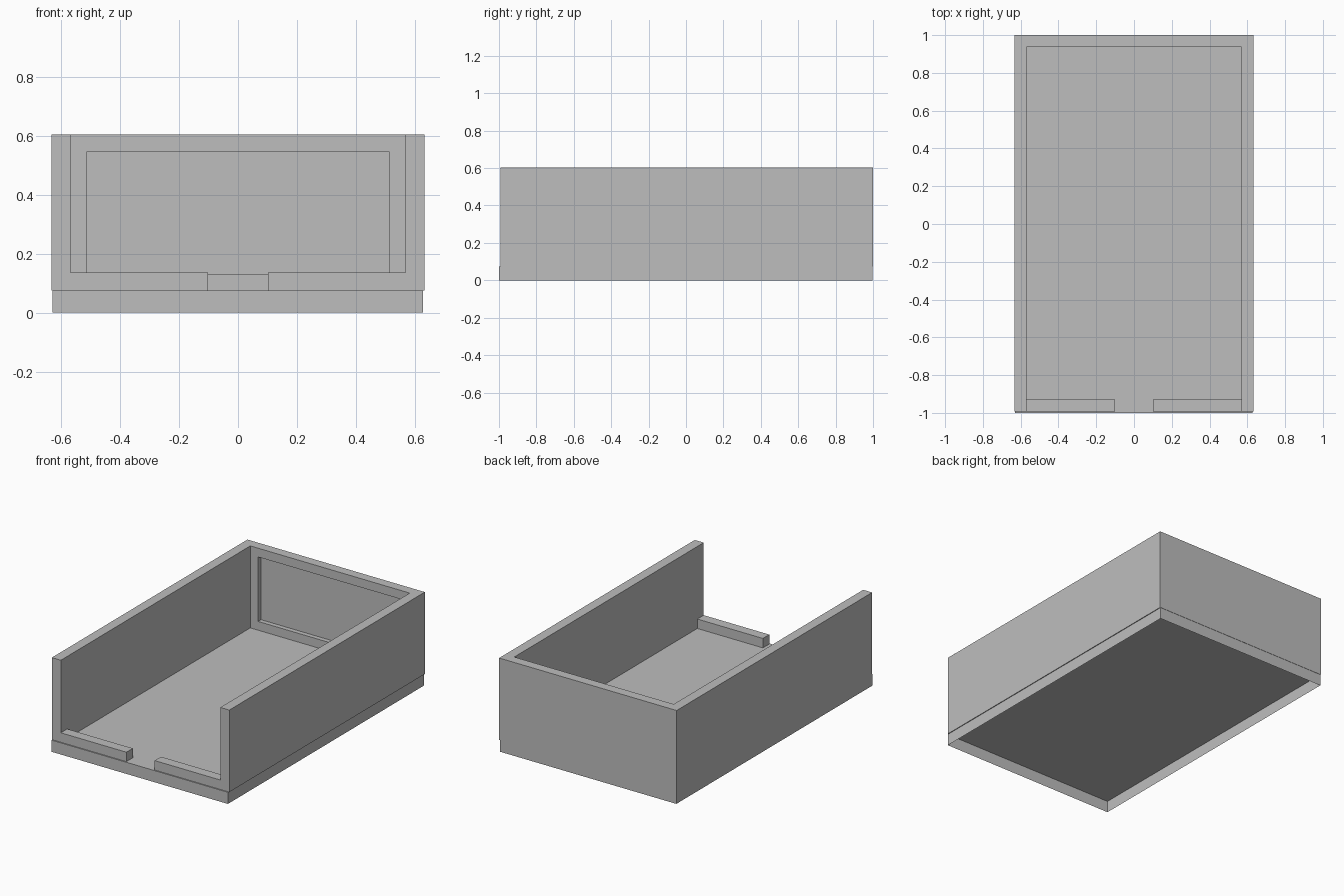
import bpy
import bmesh
from mathutils import Vector

cube = bpy.data.objects.get("Cube")
if cube:
    bpy.data.objects.remove(cube, do_unlink=True)

grey = bpy.data.materials.new("plain_grey")
grey.use_nodes = True
grey.diffuse_color = (0.515, 0.515, 0.515, 1)
grey.node_tree.nodes["Principled BSDF"].inputs["Base Color"].default_value = grey.diffuse_color

FLOOR, TOP = 0.075, 0.604
FRONT, BACK = -0.993, 1.0
OUTER, INNER = 0.633, 0.569


def prism(outline, z0, z1):
    """Extrude a counter-clockwise footprint upwards."""
    bm = bmesh.new()
    base = bm.faces.new([bm.verts.new((x, y, z0)) for x, y in outline])
    top = bmesh.ops.extrude_face_region(bm, geom=[base], use_keep_orig=True)["geom"]
    verts = [g for g in top if isinstance(g, bmesh.types.BMVert)]
    bmesh.ops.translate(bm, vec=(0, 0, z1 - z0), verts=verts)
    bmesh.ops.recalc_face_normals(bm, faces=bm.faces)
    return bm


def rect(x0, x1, y0, y1):
    return [(x0, y0), (x1, y0), (x1, y1), (x0, y1)]


def finish(bm, name):
    mesh = bpy.data.meshes.new(name)
    bm.to_mesh(mesh)
    bm.free()
    mesh.materials.append(grey)
    obj = bpy.data.objects.new(name, mesh)
    bpy.context.collection.objects.link(obj)
    return obj


# Base tray: floor panel with a thin skirt, open underneath
bm = prism(rect(-0.63, 0.628, -1.0, 0.998), 0, FLOOR)
underside = [f for f in bm.faces if f.calc_center_median().z < 0.001]
bmesh.ops.delete(bm, geom=underside, context="FACES_ONLY")
finish(bm, "base_tray")

# U-shaped walls, open at the front
inside_back = 0.938
bm = prism([(-OUTER, FRONT), (-INNER, FRONT), (-INNER, inside_back), (INNER, inside_back),
            (INNER, FRONT), (OUTER, FRONT), (OUTER, BACK), (-OUTER, BACK)], FLOOR, TOP)

# Shallow rectangular recess in the inner face of the back wall
panel = [f for f in bm.faces
         if f.normal.y < -0.9 and abs(f.calc_center_median().y - inside_back) < 0.01]
bmesh.ops.inset_region(bm, faces=panel, thickness=0.08)
pushed = bmesh.ops.extrude_face_region(bm, geom=panel)["geom"]
bmesh.ops.translate(bm, vec=Vector((0, 0.03, 0)),
                    verts=[g for g in pushed if isinstance(g, bmesh.types.BMVert)])
bmesh.ops.delete(bm, geom=[f for f in panel if f.is_valid], context="FACES_ONLY")
finish(bm, "walls")

# Low front lips either side of the central gap
for name, side in (("left_front_lip", 1), ("right_front_lip", -1)):
    x0, x1 = sorted((side * 0.101, side * INNER))
    finish(prism(rect(x0, x1, FRONT, -0.928), FLOOR, 0.136), name)
